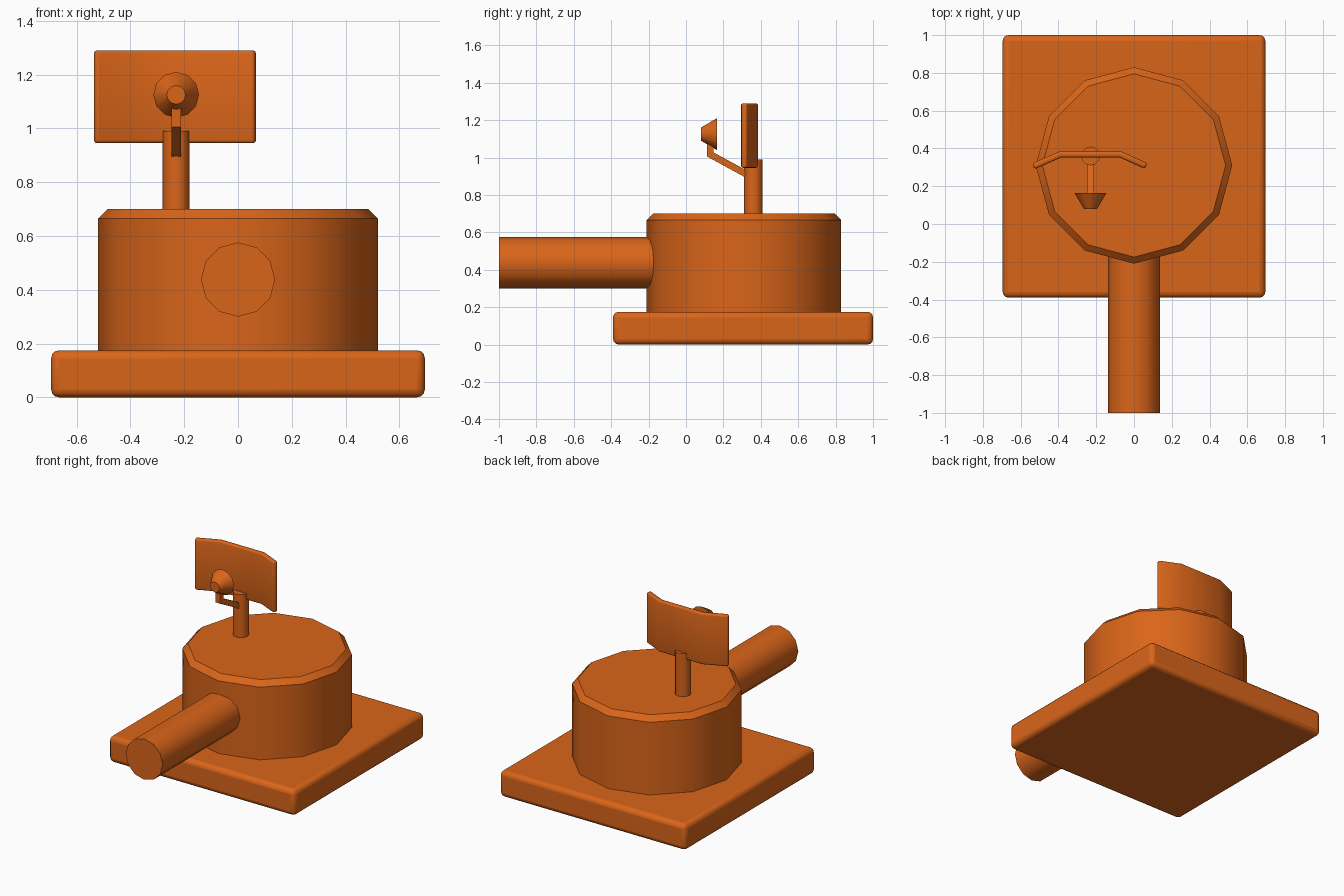
import bpy, bmesh
from math import radians
from mathutils import Matrix, Vector

if "Cube" in bpy.data.objects:
    bpy.data.objects.remove(bpy.data.objects["Cube"])

paint = bpy.data.materials.new("orange_paint")
paint.diffuse_color = (0.70, 0.13, 0.01, 1)
paint.use_nodes = True
paint.node_tree.nodes["Principled BSDF"].inputs["Base Color"].default_value = paint.diffuse_color


def finish(name, bm, bevel=0.0, solid=0.0, smooth=40):
    bmesh.ops.recalc_face_normals(bm, faces=bm.faces)
    mesh = bpy.data.meshes.new(name)
    bm.to_mesh(mesh)
    bm.free()
    ob = bpy.data.objects.new(name, mesh)
    bpy.context.collection.objects.link(ob)
    mesh.materials.append(paint)
    bpy.ops.object.select_all(action='DESELECT')
    ob.select_set(True)
    bpy.context.view_layer.objects.active = ob
    if solid:
        m = ob.modifiers.new("thickness", 'SOLIDIFY')
        m.thickness, m.offset, m.use_even_offset = solid, 0, True
    if bevel:
        m = ob.modifiers.new("round_edges", 'BEVEL')
        m.width, m.segments = bevel, 3
        m.limit_method, m.angle_limit = 'ANGLE', radians(40)
    bpy.ops.object.shade_smooth_by_angle(angle=radians(smooth))
    return ob


def cone(bm, start, end, r1, r2, sides=12):
    # Capped cone or cylinder running from start to end
    a, b = Vector(start), Vector(end)
    rot = (b - a).to_track_quat('Z', 'Y').to_matrix().to_4x4()
    bmesh.ops.create_cone(bm, cap_ends=True, segments=sides, radius1=r1, radius2=r2,
                          depth=(b - a).length,
                          matrix=Matrix.Translation((a + b) / 2) @ rot)


def tube(name, start, end, r1, r2=None, sides=12):
    bm = bmesh.new()
    cone(bm, start, end, r1, r1 if r2 is None else r2, sides)
    return finish(name, bm)


# Rounded base plate
bm = bmesh.new()
bmesh.ops.create_cube(bm, size=1, matrix=Matrix.Translation((0, 0.305, 0.0875))
                      @ Matrix.Diagonal((1.39, 1.39, 0.175, 1)))
finish("base_plate", bm, bevel=0.03)

# Twelve-sided drum with chamfered top rim
bm = bmesh.new()
cone(bm, (0, 0.31, 0.17), (0, 0.31, 0.70), 0.52, 0.52)
top = max(bm.faces, key=lambda f: f.calc_center_median().z)
bmesh.ops.inset_region(bm, faces=[top], thickness=0.0)
bmesh.ops.scale(bm, vec=(0.485 / 0.52, 0.485 / 0.52, 1), verts=top.verts,
                space=Matrix.Translation((0, -0.31, 0)))
inner = set(top.verts)
for v in bm.verts:
    if v.co.z > 0.69 and v not in inner:
        v.co.z = 0.665
finish("drum", bm)

# Horizontal barrel and antenna post
tube("barrel", (0, -1, 0.438), (0, -0.05, 0.438), 0.138)
tube("antenna_post", (-0.23, 0.36, 0.69), (-0.23, 0.36, 0.99), 0.05)

# Bent antenna panel
bm = bmesh.new()
path = [(-0.533, 0.305), (-0.388, 0.369), (-0.073, 0.369), (0.064, 0.307)]
low, high = [[bm.verts.new((x, y, z)) for x, y in path] for z in (0.945, 1.29)]
for i in range(3):
    bm.faces.new((low[i], low[i + 1], high[i + 1], high[i]))
finish("antenna_panel", bm, bevel=0.012, solid=0.033, smooth=20)

# Feed horn, wide end toward the panel
tube("feed_horn", (-0.23, 0.08, 1.125), (-0.23, 0.165, 1.125), 0.035, 0.085)

# Bent support arm swept from paired edge points
bm = bmesh.new()
pairs = [((0.113, 1.09), (0.146, 1.09)), ((0.113, 1.005), (0.146, 1.028)),
         ((0.32, 0.892), (0.335, 0.925))]
rings = []
for (y1, z1), (y2, z2) in pairs:
    rings.append([bm.verts.new((-0.23 + x, y, z)) for x, y, z in
                  ((-0.018, y1, z1), (0.018, y1, z1), (0.018, y2, z2), (-0.018, y2, z2))])
for a, b in zip(rings, rings[1:]):
    for i in range(4):
        j = (i + 1) % 4
        bm.faces.new((a[i], a[j], b[j], b[i]))
bm.faces.new(rings[0])
bm.faces.new(rings[-1])
finish("feed_arm", bm, smooth=20)
